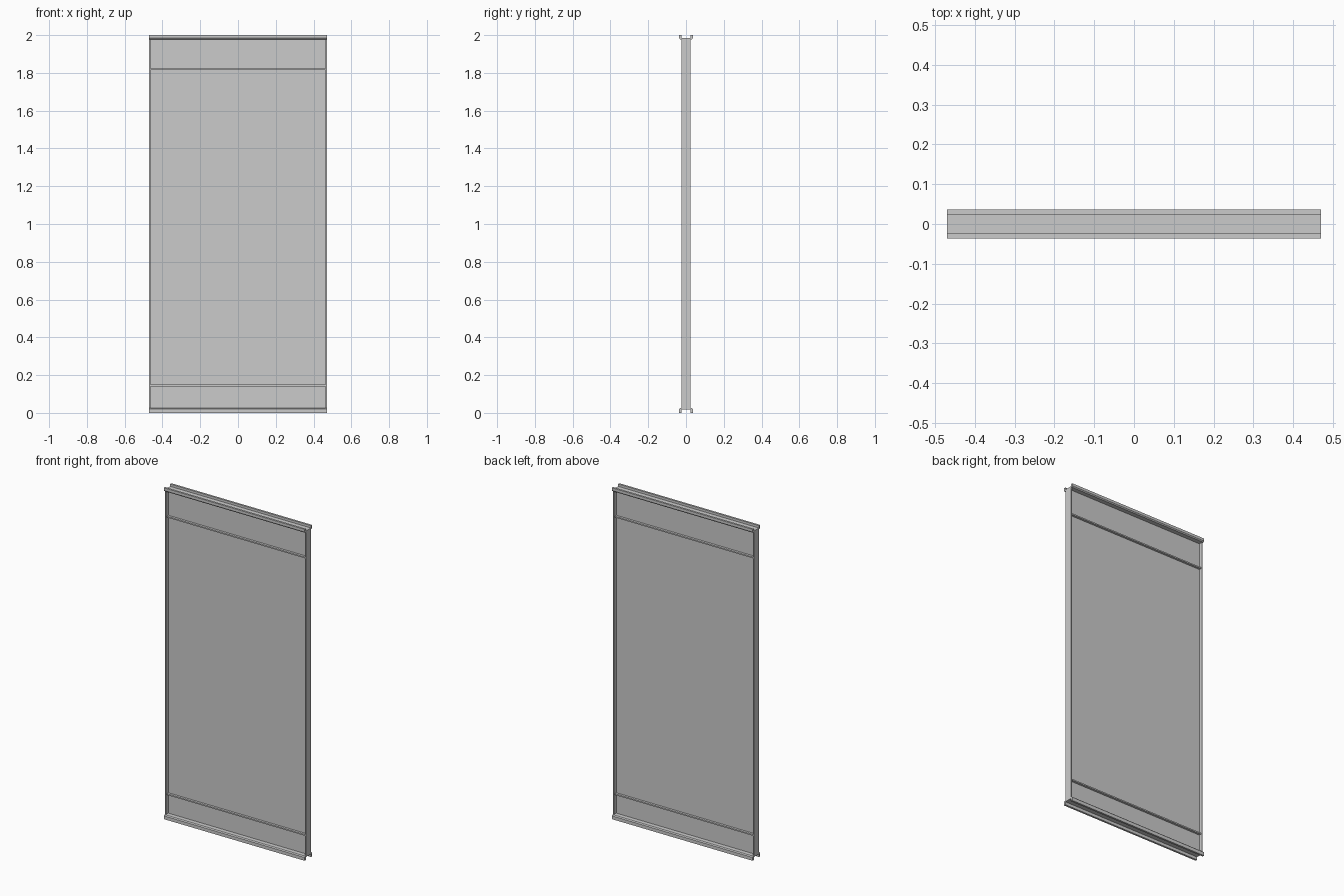
import bpy, bmesh

if "Cube" in bpy.data.objects:
    bpy.data.objects.remove(bpy.data.objects["Cube"])

HALF_W = 0.47


def box(name, x0, x1, y0, y1, z0, z1):
    bm = bmesh.new()
    bmesh.ops.create_cube(bm, size=1)
    for v in bm.verts:
        v.co = (x1 if v.co.x > 0 else x0, y1 if v.co.y > 0 else y0, z1 if v.co.z > 0 else z0)
    return finish(bm, name)


def finish(bm, name):
    bmesh.ops.recalc_face_normals(bm, faces=bm.faces)
    mesh = bpy.data.meshes.new(name)
    bm.to_mesh(mesh)
    bm.free()
    ob = bpy.data.objects.new(name, mesh)
    bpy.context.collection.objects.link(ob)
    return ob


def extrude_x(name, half_profile, half_len):
    """Mirror a (y, z) half profile across y = 0 and extrude it along x."""
    pts = half_profile + [(-y, z) for y, z in reversed(half_profile)]
    bm = bmesh.new()
    face = bm.faces.new([bm.verts.new((-half_len, y, z)) for y, z in pts])
    ext = bmesh.ops.extrude_face_region(bm, geom=[face])
    verts = [g for g in ext["geom"] if isinstance(g, bmesh.types.BMVert)]
    bmesh.ops.translate(bm, verts=verts, vec=(2 * half_len, 0, 0))
    return finish(bm, name)


# Channel rails: open outwards, sloped shoulders facing the panel
def rail(name, edge_z, inward, height):
    z = lambda d: edge_z + inward * d
    profile = [(0.024, z(height - 0.008)), (0.024, z(0)), (0.036, z(0)),
               (0.036, z(height - 0.006)), (0.031, z(height))]
    extrude_x(name, profile, HALF_W)


rail("top_rail", 2.0, -1, 0.022)
rail("bottom_rail", 0.0, 1, 0.026)

# Thin side posts
for side, name in ((-1, "left_post"), (1, "right_post")):
    xs = sorted((side * HALF_W, side * (HALF_W - 0.007)))
    box(name, *xs, -0.024, 0.024, 0.02, 1.982)

# Three infill panels separated by joint bars
BARS = (0.145, 1.82)
levels = (0.02,) + BARS + (1.982,)
for i, name in enumerate(("lower_panel", "main_panel", "upper_panel")):
    box(name, -0.464, 0.464, -0.004, 0.004, levels[i], levels[i + 1])

for z, name in zip(BARS, ("lower_joint_bar", "upper_joint_bar")):
    box(name, -0.464, 0.464, -0.018, 0.018, z - 0.004, z + 0.004)
